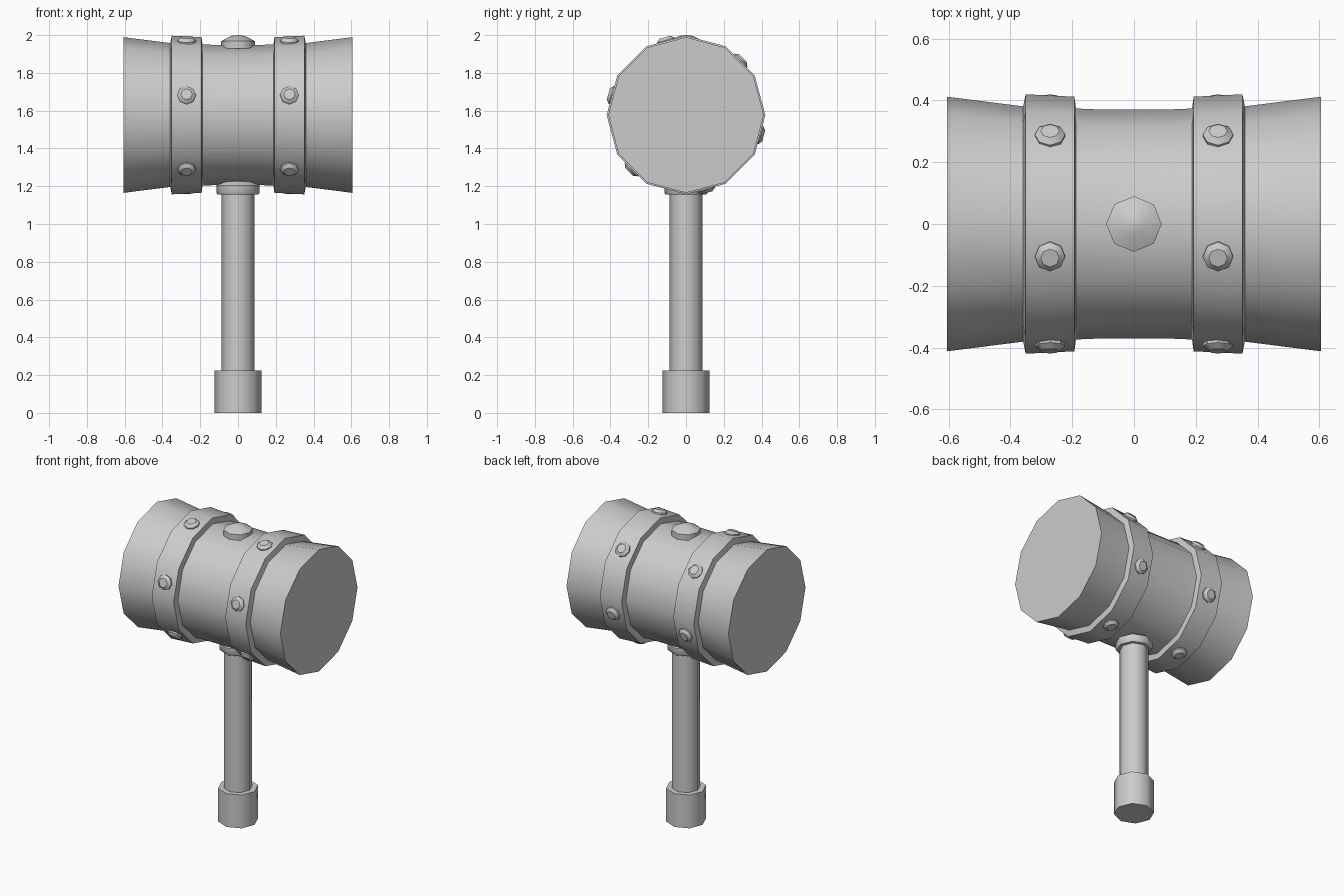
import bpy, bmesh
from math import cos, sin, tau, radians
from mathutils import Matrix

if "Cube" in bpy.data.objects:
    bpy.data.objects.remove(bpy.data.objects["Cube"])

HEAD_Z = 1.577


def lathe(name, profile, sides, matrix=Matrix(), closed=False, smooth=50):
    """Spin (radius, height) points about local z; cap the ends unless closed."""
    bm = bmesh.new()
    rings = [[bm.verts.new((r * cos(tau * i / sides), r * sin(tau * i / sides), h))
              for i in range(sides)] for r, h in profile]
    pairs = list(zip(rings, rings[1:]))
    if closed:
        pairs.append((rings[-1], rings[0]))
    else:
        bm.faces.new(rings[0])
        bm.faces.new(rings[-1])
    for a, b in pairs:
        for i in range(sides):
            j = (i + 1) % sides
            bm.faces.new((a[i], a[j], b[j], b[i]))
    bmesh.ops.recalc_face_normals(bm, faces=bm.faces)
    bm.transform(matrix)
    mesh = bpy.data.meshes.new(name)
    bm.to_mesh(mesh)
    bm.free()
    obj = bpy.data.objects.new(name, mesh)
    bpy.context.collection.objects.link(obj)
    bpy.ops.object.select_all(action='DESELECT')
    obj.select_set(True)
    bpy.context.view_layer.objects.active = obj
    bpy.ops.object.shade_smooth_by_angle(angle=radians(smooth))
    return obj


# Flared twelve-sided head, lying along x
along_x = Matrix.Translation((0, 0, HEAD_Z)) @ Matrix.Rotation(radians(90), 4, 'Y')
half = [(0.371, 0.12), (0.381, 0.36), (0.412, 0.605)]
lathe("head", [(r, -h) for r, h in reversed(half)] + half, 12, along_x)

# Two raised bands, each with six rivets
for side, label in ((-1, "left"), (1, "right")):
    band = [(0.36, 0.186), (0.412, 0.193), (0.42, 0.351), (0.37, 0.361)]
    lathe("band_" + label, [(r, side * h) for r, h in band], 12, along_x, closed=True)
    for k in range(6):
        place = (Matrix.Translation((side * 0.272, 0, HEAD_Z))
                 @ Matrix.Rotation(radians(15 + 60 * k), 4, 'X')
                 @ Matrix.Translation((0, 0, 0.39)))
        lathe(f"rivet_{label}_{k + 1}",
              [(0.049, 0), (0.049, 0.02), (0.03, 0.036)], 8, place, smooth=40)

# Handle, grip end, collar under the head and stud on top
lathe("handle", [(0.088, 0.1), (0.088, 1.25)], 8)
lathe("grip_end", [(0.124, 0), (0.124, 0.225)], 8)
lathe("collar", [(0.108, 1.155), (0.115, 1.165), (0.115, 1.205), (0.085, 1.228)], 8)
lathe("top_stud", [(0.09, 1.93), (0.09, 1.968), (0.035, 1.996), (0.001, 2.0)], 8)
